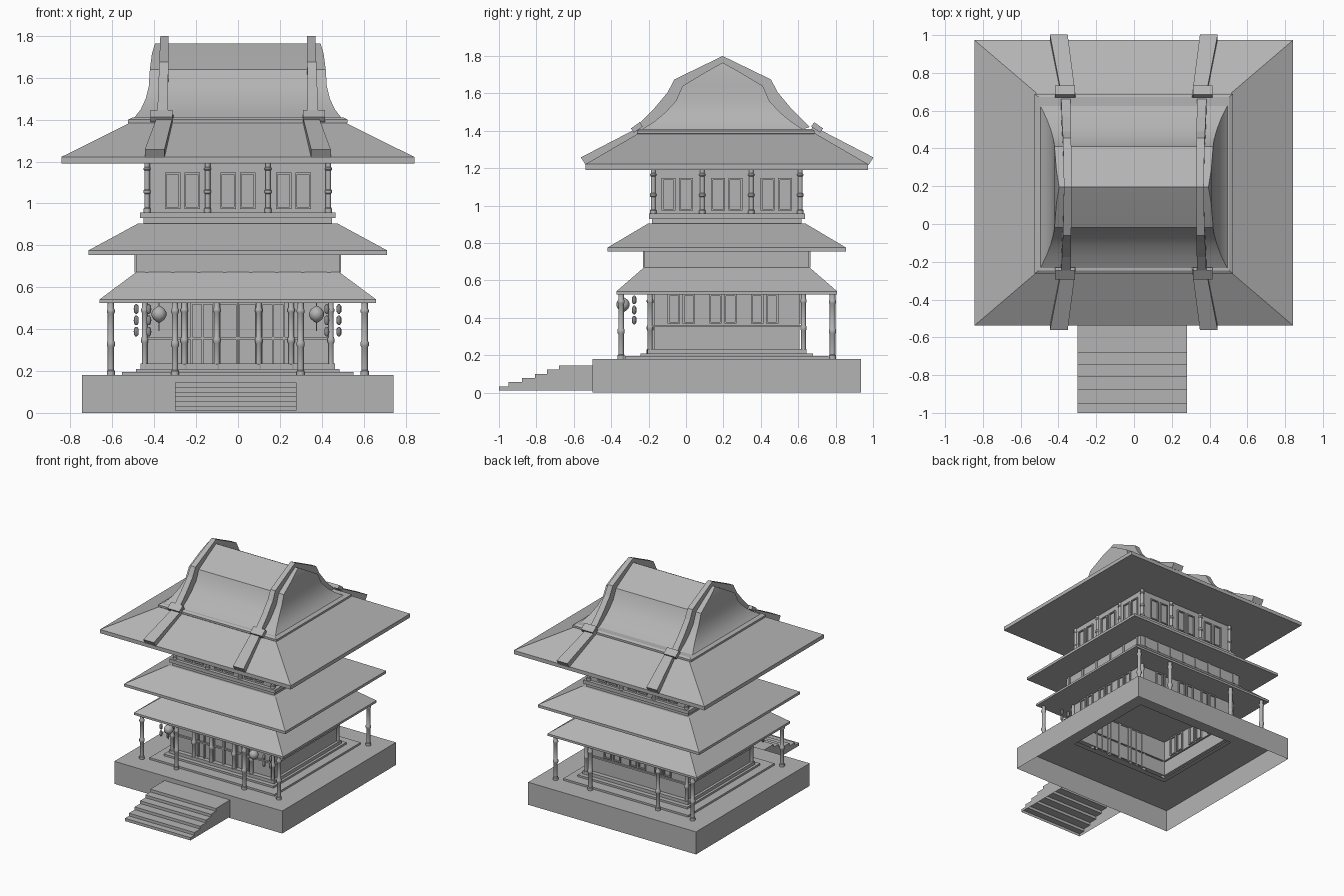
import bpy, bmesh, math
from mathutils import Matrix, Vector

if "Cube" in bpy.data.objects:
    bpy.data.objects.remove(bpy.data.objects["Cube"])

CX, CY = -0.001, 0.218          # centre of the building
GREY = bpy.data.materials.new("dark_grey")
GREY.diffuse_color = (.455, .455, .455, 1)
GREY.use_nodes = True
GREY.node_tree.nodes["Principled BSDF"].inputs["Base Color"].default_value = GREY.diffuse_color


def finish(bm, name, smooth=False):
    me = bpy.data.meshes.new(name)
    bmesh.ops.recalc_face_normals(bm, faces=bm.faces)
    bm.to_mesh(me)
    bm.free()
    me.materials.append(GREY)
    ob = bpy.data.objects.new(name, me)
    bpy.context.collection.objects.link(ob)
    if smooth:
        bpy.ops.object.select_all(action='DESELECT')
        ob.select_set(True)
        bpy.context.view_layer.objects.active = ob
        bpy.ops.object.shade_smooth_by_angle(angle=math.radians(35))
    return ob


def loft(name, levels, bottom=True, top=True, cy=CY, smooth=False):
    """Stack of rectangles (half x, half y, z) skinned together."""
    bm = bmesh.new()
    rings = [[bm.verts.new((CX + sx * hx, cy + sy * hy, z))
              for sx, sy in ((-1, -1), (1, -1), (1, 1), (-1, 1))] for hx, hy, z in levels]
    for a, b in zip(rings, rings[1:]):
        for i in range(4):
            j = (i + 1) % 4
            bm.faces.new((a[i], a[j], b[j], b[i]))
    if bottom:
        bm.faces.new(rings[0][::-1])
    if top:
        bm.faces.new(rings[-1])
    bmesh.ops.remove_doubles(bm, verts=bm.verts, dist=1e-5)
    return finish(bm, name, smooth)


def box(bm, size, mat):
    bmesh.ops.create_cube(bm, size=1, matrix=mat @ Matrix.Diagonal((*size, 1)))


def wall_mat(side, u, dist, z):
    """Place on side 0 front, 1 right, 2 back, 3 left at offset u."""
    return (Matrix.Translation((CX, CY, 0)) @ Matrix.Rotation(side * math.pi / 2, 4, 'Z')
            @ Matrix.Translation((u, -dist, z)))


def lathe(bm, profile, mat, n=12):
    rings = [[bm.verts.new(mat @ Vector((r * math.cos(k * math.tau / n),
              r * math.sin(k * math.tau / n), z))) for k in range(n)] for r, z in profile]
    for a, b in zip(rings, rings[1:]):
        for k in range(n):
            bm.faces.new((a[k], a[(k + 1) % n], b[(k + 1) % n], b[k]))
    bm.faces.new(rings[0][::-1])
    bm.faces.new(rings[-1])


def column(bm, mat, h, r):
    """Round post with banded base, middle and head."""
    R = r * 1.3
    lathe(bm, [(R, 0), (R, .02), (r, .025), (r, h * .38), (R, h * .4), (R, h * .45), (r, h * .47),
               (r, h * .84), (R, h * .86), (R, h * .89), (r, h * .91), (r, h)], mat)


def frame(bm, side, u, dist, z0, z1, w, t=.009):
    """Window: raised border around a thin pane."""
    zc, h = (z0 + z1) / 2, z1 - z0
    for s in (-1, 1):
        box(bm, (t, .022, h), wall_mat(side, u + s * (w - t) / 2, dist, zc))
        box(bm, (w - 2 * t, .022, t), wall_mat(side, u, dist, zc + s * (h - t) / 2))


# terrace, open underneath, and stepped plinth
loft("terrace", [(.743, .718, 0), (.743, .718, .18), (.445, .39, .18)], False, False)
loft("plinth", [(.552, .545, .18), (.552, .545, .195), (.485, .46, .195),
                (.485, .46, .21), (.445, .39, .21)], False, False)

# front stairs: one stepped sheet with closed sides
bm = bmesh.new()
ys = [-1, -.95, -.877, -.807, -.743, -.68, -.50]
path = [(-1, .012)]
for i in range(6):
    z = .034 + .0222 * i
    path += [(ys[i], z), (ys[i + 1], z)]
path.append((-.50, .012))
L, R = [[bm.verts.new((x, y, z)) for y, z in path] for x in (-.30, .28)]
for i in range(len(path) - 1):
    bm.faces.new((L[i], R[i], R[i + 1], L[i + 1]))
bm.faces.new(L)
bm.faces.new(R[::-1])
finish(bm, "front_stairs")

# walls of each storey
loft("lower_wall", [(.465, .425, .21), (.465, .425, .235), (.445, .39, .235), (.445, .39, .35),
                    (.46, .403, .35), (.46, .403, .362), (.445, .39, .362), (.445, .39, .53)],
     False, False)
loft("middle_wall", [(.487, .44, .66), (.487, .44, .76)])
loft("upper_wall", [(.45, .40, .89), (.45, .40, .93), (.467, .417, .93), (.467, .417, .957),
                    (.435, .39, .957), (.435, .39, 1.2)])

# three hipped eaves
loft("lower_roof", [(.66, .59, .525), (.66, .59, .542), (.485, .44, .672)])
loft("middle_roof", [(.713, .637, .755), (.713, .637, .776), (.475, .42, .905)])
loft("top_roof", [(.843, .755, 1.192), (.843, .755, 1.222), (.515, .475, 1.385)])
loft("roof_rim", [(.505, .465, 1.375), (.525, .475, 1.385), (.525, .475, 1.40),
                  (.505, .46, 1.41)], cy=.213)

# curved gable roof, ridge line drawn a little to the front
loft("gable_roof", [(.505, .445, 1.40), (.49, .42, 1.415), (.463, .365, 1.45), (.44, .305, 1.50),
                    (.425, .25, 1.56), (.42, .215, 1.64), (.41, .09, 1.715), (.395, 0, 1.765)],
     top=False, cy=.196, smooth=True)

# roof ribs: upper band, clamp and lower beam on each slope
half = [(.465, 1.42), (.43, 1.455), (.37, 1.515), (.295, 1.605), (.258, 1.675)]
inner = [(.40, 1.40), (.365, 1.44), (.30, 1.49), (.24, 1.56), (.205, 1.63)]
outer_line = [(-d, z) for d, z in half] + [(0, 1.80)] + half[::-1]
inner_line = [(-d, z) for d, z in inner] + [(0, 1.75)] + inner[::-1]
for sx, label in ((-1, "left"), (1, "right")):
    bm = bmesh.new()
    rows = []
    for (yo, zo), (yi, zi) in zip(outer_line, inner_line):
        k = .02 + .034 * (1.8 - zo) * .4
        xc = sx * (.35 + .01 * (1.8 - zo) / .4)
        rows.append([bm.verts.new((CX + x, .196 + y, z)) for x, y, z in
                     ((xc - k, yo, zo), (xc + k, yo, zo), (xc + k, yi, zi), (xc - k, yi, zi))])
    for a, b in zip(rows, rows[1:]):
        for i in range(4):
            bm.faces.new((a[i], a[(i + 1) % 4], b[(i + 1) % 4], b[i]))
    bm.faces.new(rows[0])
    bm.faces.new(rows[-1][::-1])
    finish(bm, label + "_ridge_band")

    bm = bmesh.new()
    for sy in (-1, 1):
        tilt = Matrix.Rotation(-sy * math.radians(35), 4, 'X')
        box(bm, (.105, .058, .028), Matrix.Translation((CX + sx * .365, .219 + sy * .482, 1.418)) @ tilt)
        ends = []
        for d, z, x, k in ((.46, 1.425, .345, .037), (.782, 1.258, .397, .047)):
            ends.append([bm.verts.new((CX + sx * (x + e * k), .22 + sy * (d - q * .025), z - q * .04))
                         for e, q in ((-1, 0), (1, 0), (1, 1), (-1, 1))])
        a, b = ends
        for i in range(4):
            bm.faces.new((a[i], a[(i + 1) % 4], b[(i + 1) % 4], b[i]))
        bm.faces.new(a)
        bm.faces.new(b[::-1])
    finish(bm, label + "_roof_beams")

# veranda columns front and back
bm = bmesh.new()
for side in (0, 2):
    for u in (-.606, -.3, .3, .606):
        column(bm, wall_mat(side, u, .565, .18), .35, .015)
finish(bm, "veranda_columns", True)

# wall pillars of lower and upper storeys
bm = bmesh.new()
for side in range(4):
    half_w, dist = (.433, .393) if side % 2 == 0 else (.393, .433)
    for u in (-half_w, -half_w / 3, half_w / 3):
        column(bm, wall_mat(side, u, dist, .955), .24, .013)
    lw, ld = (.445, .41) if side % 2 == 0 else (.41, .445)
    column(bm, wall_mat(side, -lw, ld, .21), .32, .013)
for u in (-.255, -.1, .1, .255):
    column(bm, wall_mat(0, u, .41, .21), .32, .014)
finish(bm, "wall_pillars", True)

# windows, paired on every wall
bm = bmesh.new()
for side in range(4):
    gap, up, low = (.265, .435, .445) if side % 2 else (.265, .39, .39)
    for g in (-gap, 0, gap):
        for s in (-1, 1):
            frame(bm, side, g + s * .0465, up, .973, 1.147, .074)
            if side:
                shift = -.02 if side == 1 else (.02 if side == 3 else 0)
                frame(bm, side, g * .84 + shift + s * .04, low, .37, .525, .066)
finish(bm, "windows")

# front doors
bm = bmesh.new()
for u in (-.195, -.142, -.046, .046, .142, .195):
    frame(bm, 0, u, .395, .215, .525, .09 if abs(u) < .1 else .06, .008)
finish(bm, "front_doors")

# short posts around the middle wall
bm = bmesh.new()
for side in range(4):
    w, d, n = (.435, .44, 8) if side % 2 == 0 else (.4, .487, 6)
    for i in range(n):
        box(bm, (.018, .014, .09), wall_mat(side, -w + 2 * w * i / (n - 1), d, .715))
finish(bm, "middle_posts")

# hanging lanterns and bead strings under the front eave
bm = bmesh.new()
for s in (-1, 1):
    lathe(bm, [(.002, .39), (.003, .43), (.014, .437), (.027, .448), (.035, .463), (.035, .48),
               (.027, .495), (.014, .505), (.003, .511), (.002, .53)],
          Matrix.Translation((CX + s * .376, -.337, 0)))
finish(bm, "lanterns", True)
bm = bmesh.new()
for x in (-.485, -.425, .425, .483):
    for z in (.388, .442, .496):
        lathe(bm, [(.004, z - .023), (.011, z - .014), (.012, z), (.011, z + .014), (.004, z + .023)],
              Matrix.Translation((CX + x, -.277, 0)), 8)
finish(bm, "bead_strings", True)
